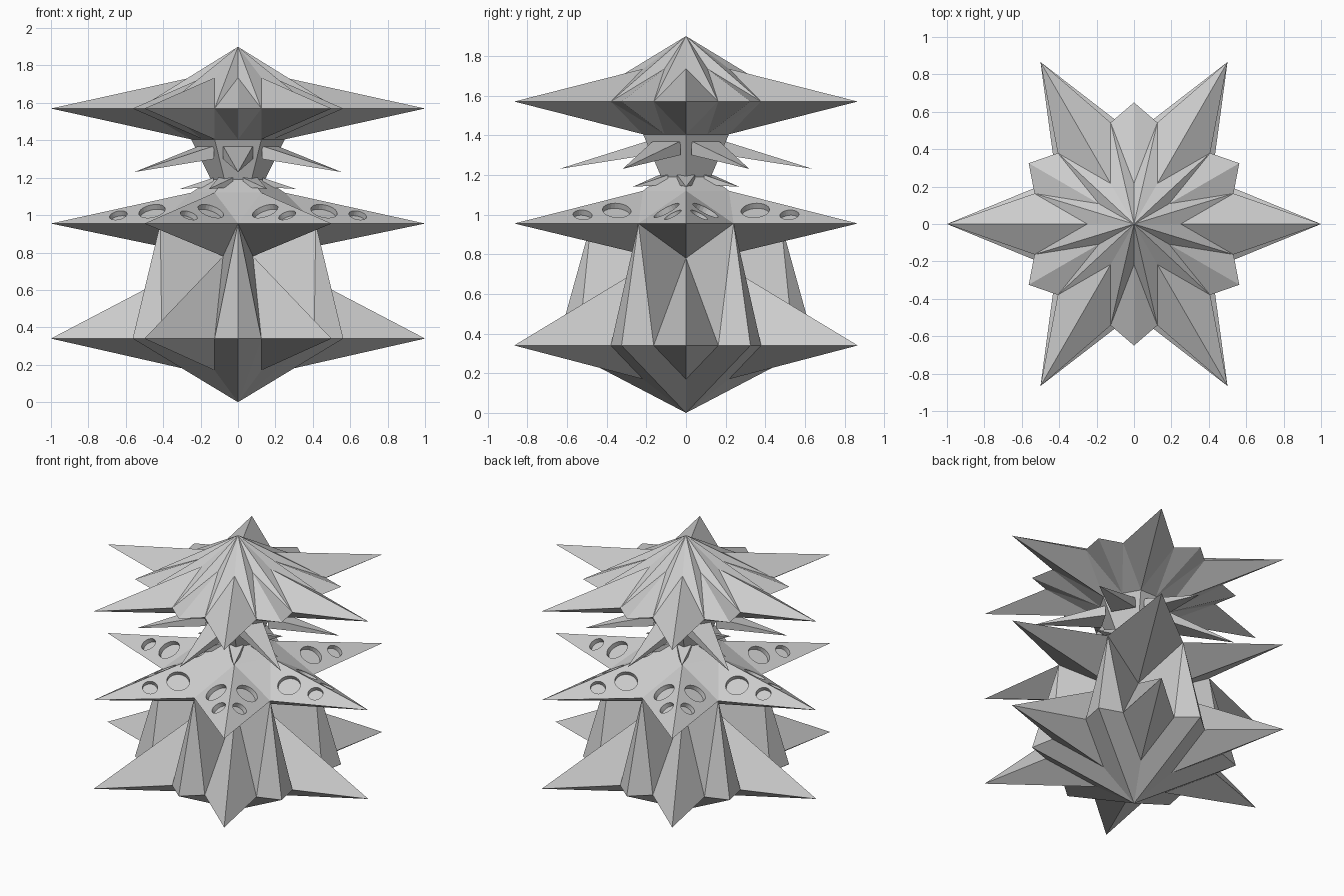
import bpy, bmesh
from math import radians, cos, sin
from mathutils import Vector, Matrix

if "Cube" in bpy.data.objects:
    bpy.data.objects.remove(bpy.data.objects["Cube"])


def rot(p, deg):
    return Matrix.Rotation(radians(deg), 3, 'Z') @ Vector(p)


def polar(r, deg, z):
    return (r * cos(radians(deg)), r * sin(radians(deg)), z)


def make_object(name, bm):
    bmesh.ops.remove_doubles(bm, verts=bm.verts, dist=1e-4)
    bmesh.ops.recalc_face_normals(bm, faces=bm.faces)
    me = bpy.data.meshes.new(name)
    bm.to_mesh(me)
    bm.free()
    ob = bpy.data.objects.new(name, me)
    bpy.context.collection.objects.link(ob)
    return ob


def six_fold(name, faces):
    """Repeat a 30 degree wedge of faces, mirrored, six times around z."""
    bm = bmesh.new()
    for k in range(6):
        for side in (1, -1):
            for f in faces:
                pts = [rot((x, y * side, z), 60 * k) for x, y, z in f]
                bm.faces.new([bm.verts.new(p) for p in pts])
    return make_object(name, bm)


def spikes(name, start, r, half, z0, z1, tip_r, tip_z):
    """Six drooping four-sided spikes around the neck."""
    bm = bmesh.new()
    for k in range(6):
        base = [(r, -half, z0), (r, half, z0), (r, half, z1), (r, -half, z1)]
        b = [bm.verts.new(rot(p, start + 60 * k)) for p in base]
        t = bm.verts.new(rot((tip_r, 0, tip_z), start + 60 * k))
        bm.faces.new(b)
        for i in range(4):
            bm.faces.new((b[i], b[(i + 1) % 4], t))
    return make_object(name, bm)


def level(z):
    """Long tip, notch and short tip of a twelve-pointed star at height z."""
    return (1, 0, z), (0.532, 0.163, z), polar(0.65, 30, z)


def hexa(r, z):
    """Corner and edge midpoint of a hexagon ring."""
    return (r, 0, z), polar(r * cos(radians(30)), 30, z)


faces = []

# bottom star underside
P0, G0 = (0, 0, 0), (0.25, 0, 0.17)
T0, N0, S0 = level(0.34)
faces += [(P0, G0, N0), (P0, N0, S0), (G0, T0, N0)]

# body rising from the bottom star to the middle star
K, M, T1 = (0.16, 0, 0.78), polar(0.48, 30, 0.955), (1, 0, 0.955)
faces += [(T0, N0, K), (N0, S0, M), (N0, M, K), (T1, M, K)]

# middle star upper side and neck
G1, H1 = hexa(0.25, 1.12)
Q, QH = hexa(0.145, 1.19)
G2, H2 = hexa(0.25, 1.405)
faces += [(T1, M, G1), (M, G1, H1), (G1, Q, QH, H1), (Q, G2, H2, QH)]

# top star
T2, N2, S2 = level(1.57)
G3, H3 = hexa(0.25, 1.735)
P3 = (0, 0, 1.9)
for g, h in ((G2, H2), (G3, H3)):
    faces += [(g, T2, N2), (h, S2, N2)]
faces += [(G2, H2, N2), (P3, G3, N2), (P3, N2, H3)]

body = six_fold("star_tower", faces)

# round pockets in the middle star's upper faces
cut = bmesh.new()
a, b, c = Vector(T1), Vector(M), Vector(G1)
n = (b - a).cross(c - a).normalized()
if n.z < 0:
    n = -n
for k in range(6):
    for side in (1, -1):
        for u, v, r in ((0.64, 0.066, 0.048), (0.46, 0.098, 0.072)):
            z = a.z - (n.x * (u - a.x) + n.y * v) / n.z
            nn = rot((n.x, n.y * side, n.z), 60 * k)
            pos = rot((u, v * side, z), 60 * k)
            mat = Matrix.Translation(pos) @ nn.to_track_quat('Z', 'Y').to_matrix().to_4x4()
            bmesh.ops.create_cone(cut, cap_ends=True, segments=24, radius1=r,
                                  radius2=r, depth=0.06, matrix=mat)
cutter = make_object("pocket_cutter", cut)
cutter.hide_render = True
mod = body.modifiers.new("pockets", 'BOOLEAN')
mod.operation, mod.solver, mod.object = 'DIFFERENCE', 'EXACT', cutter
bpy.context.view_layer.objects.active = body
bpy.ops.object.modifier_apply(modifier=mod.name)
bpy.data.objects.remove(cutter)

# spikes around the neck
spikes("neck_spikes_long", 30, 0.195, 0.08, 1.30, 1.37, 0.64, 1.23)
spikes("neck_spikes_short", 0, 0.13, 0.045, 1.15, 1.20, 0.31, 1.14)
